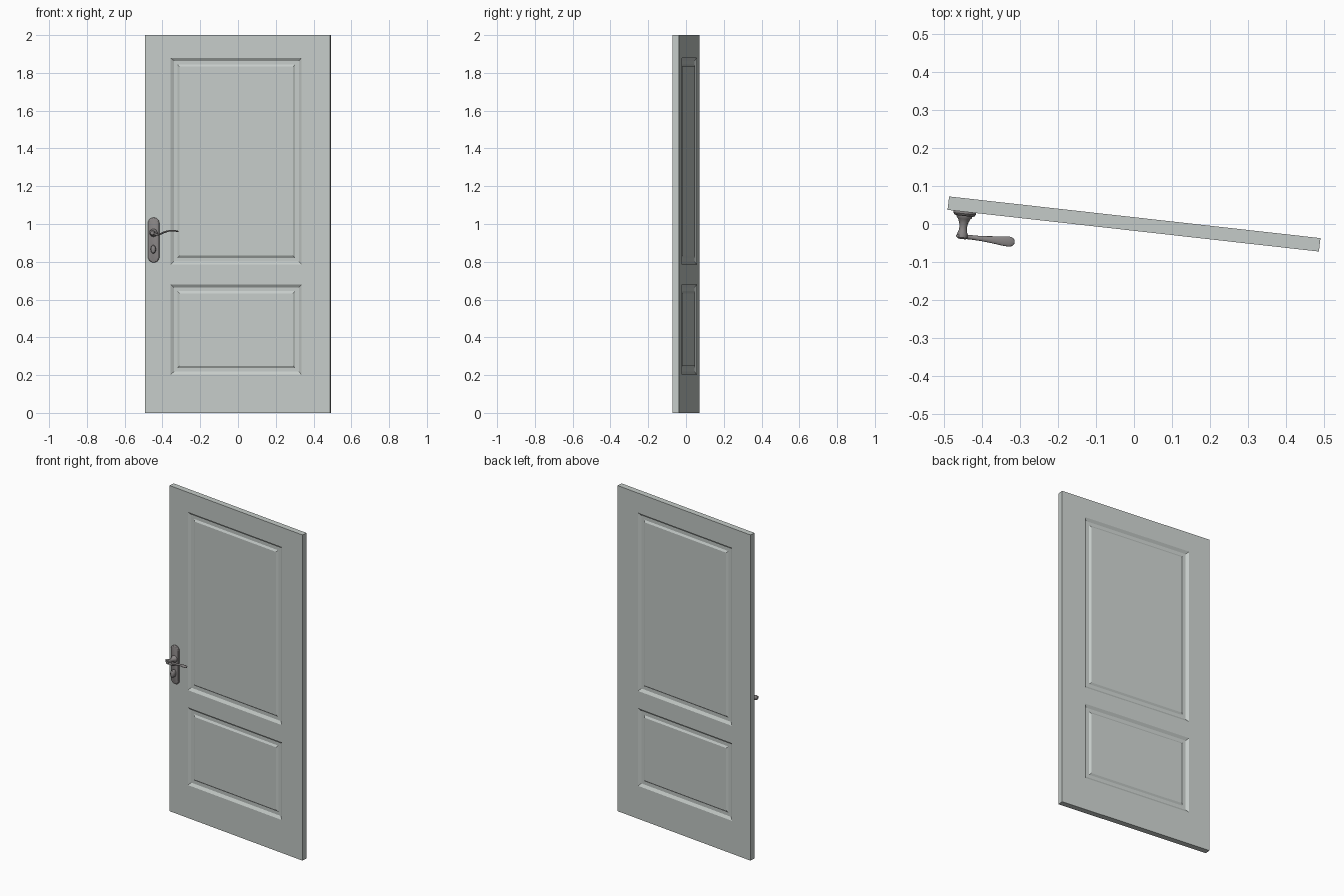
import bpy, bmesh, math

if "Cube" in bpy.data.objects:
    bpy.data.objects.remove(bpy.data.objects["Cube"])

ANGLE = math.radians(-6.4)      # the door stands slightly ajar
HW, HT, H = 0.493, 0.0178, 2.0  # half width, half thickness, height


def material(name, rgb):
    m = bpy.data.materials.new(name)
    m.diffuse_color = (*rgb, 1)
    m.use_nodes = True
    m.node_tree.nodes["Principled BSDF"].inputs["Base Color"].default_value = m.diffuse_color
    return m


DOOR = material("pale_grey_paint", (0.56, 0.60, 0.58))
METAL = material("warm_grey_metal", (0.25, 0.235, 0.235))


def finish(name, bm, mat, smooth=None):
    bmesh.ops.recalc_face_normals(bm, faces=bm.faces)
    me = bpy.data.meshes.new(name)
    bm.to_mesh(me)
    bm.free()
    me.materials.append(mat)
    ob = bpy.data.objects.new(name, me)
    bpy.context.collection.objects.link(ob)
    ob.rotation_euler.z = ANGLE
    if smooth:
        bpy.ops.object.select_all(action='DESELECT')
        ob.select_set(True)
        bpy.context.view_layer.objects.active = ob
        bpy.ops.object.shade_smooth_by_angle(angle=math.radians(smooth))
    return ob


def loft(name, rings, smooth=40):
    """Skin a list of equal-length point rings and cap both ends."""
    bm = bmesh.new()
    loops = [[bm.verts.new(p) for p in r] for r in rings]
    n = len(loops[0])
    for a, b in zip(loops, loops[1:]):
        for i in range(n):
            j = (i + 1) % n
            bm.faces.new((a[i], a[j], b[j], b[i]))
    bm.faces.new(loops[0])
    bm.faces.new(loops[-1])
    return finish(name, bm, METAL, smooth)


def oval(u, v, z, ru, rz, straight=0.0, n=32):
    """Oval facing the front; straight > 0 stretches it into a stadium."""
    pts = []
    for i in range(n):
        a = 2 * math.pi * (i + 0.5) / n
        s = math.sin(a)
        pts.append((u + ru * math.cos(a), v, z + rz * s + math.copysign(straight, s)))
    return pts


# Door leaf: a grid on both faces, with moulded panels in two of its cells
bm = bmesh.new()
xs = [-HW, -0.357, 0.341, HW]
zs = [0, 0.202, 0.68, 0.785, 1.88, H]
moulding = [(0, 0), (0.016, 0.011), (0.036, 0.011), (0.047, 0.004)]  # inset, depth
for side in (-1, 1):
    def rect(x0, x1, z0, z1, inset=0, depth=0):
        y = side * (HT - depth)
        return [bm.verts.new((x, y, z)) for x, z in (
            (x0 + inset, z0 + inset), (x1 - inset, z0 + inset),
            (x1 - inset, z1 - inset), (x0 + inset, z1 - inset))]
    for i in range(3):
        for k in range(5):
            cell = (xs[i], xs[i + 1], zs[k], zs[k + 1])
            if i == 1 and k in (1, 3):
                rings = [rect(*cell, *m) for m in moulding]
                for a, b in zip(rings, rings[1:]):
                    for q in range(4):
                        w = (q + 1) % 4
                        bm.faces.new((a[q], a[w], b[w], b[q]))
                bm.faces.new(rings[-1])
            else:
                bm.faces.new(rect(*cell))
bmesh.ops.remove_doubles(bm, verts=bm.verts, dist=1e-5)
bmesh.ops.bridge_loops(bm, edges=[e for e in bm.edges if e.is_boundary])
finish("door_leaf", bm, DOOR)

# Back plate: stadium with a softened rim
U = -0.447
loft("handle_plate", [oval(U, v, 0.915, r, r, 0.089) for v, r in
                      ((-HT + 0.002, 0.030), (-0.023, 0.030), (-0.027, 0.027), (-0.029, 0.022))], 30)

# Neck: turned profile from the plate out to the lever
neck = [(-0.027, 0.021), (-0.033, 0.020), (-0.037, 0.016), (-0.047, 0.012), (-0.058, 0.010),
        (-0.068, 0.011), (-0.077, 0.014), (-0.086, 0.014), (-0.090, 0.010)]
loft("handle_neck", [oval(U, v, 0.953, r, r) for v, r in neck])

# Lock turn under the lever
turn = [(-0.027, 1.0), (-0.045, 1.0), (-0.051, 0.85), (-0.054, 0.5)]
loft("lock_turn", [oval(U, v, 0.866, 0.013 * k, 0.022 * k) for v, k in turn])

# Lever: wavy flat paddle; rows are u, z, half depth, half height
lever = [(-0.463, 0.963, 0.002, 0.002), (-0.459, 0.960, 0.005, 0.006), (-0.449, 0.954, 0.006, 0.008),
         (-0.434, 0.947, 0.006, 0.007), (-0.418, 0.944, 0.006, 0.005), (-0.400, 0.949, 0.0065, 0.005),
         (-0.380, 0.958, 0.008, 0.005), (-0.360, 0.963, 0.010, 0.004), (-0.338, 0.964, 0.0125, 0.004),
         (-0.322, 0.963, 0.0135, 0.004), (-0.313, 0.962, 0.011, 0.0035), (-0.308, 0.961, 0.005, 0.002)]
loft("handle_lever", [[(u, -0.083 + hv * math.cos(t), z + hz * math.sin(t))
                       for t in (2 * math.pi * i / 20 for i in range(20))]
                      for u, z, hv, hz in lever], 60)
